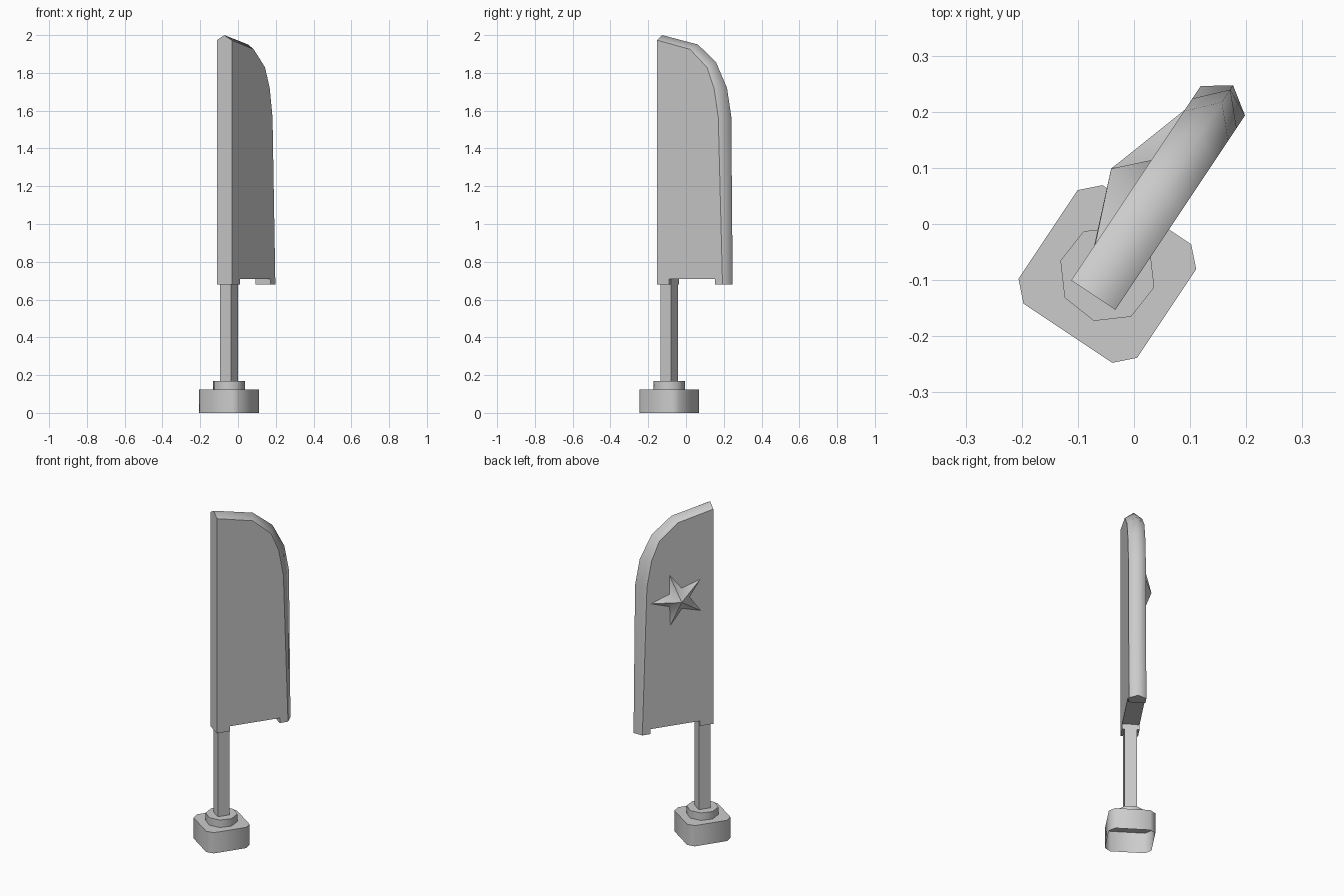
import bpy, bmesh, math
from mathutils import Vector

if "Cube" in bpy.data.objects:
    bpy.data.objects.remove(bpy.data.objects["Cube"])

A = math.radians(56.3)
U = Vector((math.cos(A), math.sin(A), 0))      # along the flag
N = Vector((-math.sin(A), math.cos(A), 0))     # across the flag
O = Vector((-0.0725, -0.1265, 0))              # middle of the spine edge
H = 0.0475                                     # half thickness


def P(s, t, z):
    return O + U * s + N * t + Vector((0, 0, z))


def finish(name, bm, smooth_angle=None):
    bmesh.ops.recalc_face_normals(bm, faces=bm.faces)
    me = bpy.data.meshes.new(name)
    bm.to_mesh(me)
    bm.free()
    ob = bpy.data.objects.new(name, me)
    bpy.context.collection.objects.link(ob)
    if smooth_angle:
        for o in bpy.context.selected_objects:
            o.select_set(False)
        ob.select_set(True)
        bpy.context.view_layer.objects.active = ob
        bpy.ops.object.shade_smooth_by_angle(angle=math.radians(smooth_angle))
    return ob


def prism(name, outline, z0, z1, bottom=True):
    bm = bmesh.new()
    lo = [bm.verts.new(P(s, t, z0)) for s, t in outline]
    hi = [bm.verts.new(P(s, t, z1)) for s, t in outline]
    k = len(outline)
    for i in range(k):
        j = (i + 1) % k
        bm.faces.new((lo[i], lo[j], hi[j], hi[i]))
    bm.faces.new(hi)
    if bottom:
        bm.faces.new(lo[::-1])
    return finish(name, bm, 50)


C = 0.045  # pole position along the flag

# base block with cut corners, open underneath
a, b = 0.127, 0.095
prism("base", [(C + x, y) for x, y in ((a, -b), (a, b), (b, a), (-b, a),
      (-a, b), (-a, -b), (-b, -a), (b, -a))], 0, 0.125, bottom=False)

# octagonal collar
ring = [math.radians(29 + 45 * i) - A for i in range(8)]
prism("collar", [(C + 0.087 * math.cos(r), 0.087 * math.sin(r)) for r in ring],
      0.124, 0.17)

# square pole
h = 0.034
prism("pole", [(C + h, -h), (C + h, h), (C - h, h), (C - h, -h)], 0.165, 0.72)

# flag: flat panels with a raised centre ridge along the curved rim
foot = [(0, 0.68), (0.077, 0.68), (0.077, 0.71), (0.368, 0.71), (0.368, 0.68)]
rim_in = [(0.416, 0.68), (0.389, 1.565), (0.362, 1.72), (0.317, 1.83),
          (0.209, 1.925), (0, 1.973)]
rim_out = [(0.449, 0.68), (0.440, 1.57), (0.413, 1.72), (0.343, 1.857),
           (0.228, 1.95), (0, 2.0)]
bm = bmesh.new()
loops = [[bm.verts.new(P(s, t, z)) for s, z in foot + rim]
         for t, rim in ((-H, rim_in), (0, rim_out), (H, rim_in))]
k = len(loops[0])
bm.faces.new(loops[0])
bm.faces.new(loops[2][::-1])
for p, q in zip(loops, loops[1:]):
    for i in range(k):
        j = (i + 1) % k
        bm.faces.new((p[i], p[j], q[j], q[i]))
for f in bm.faces:
    f.smooth = True
soft = set()
for p, q in zip(loops, loops[1:]):
    soft |= {frozenset((p[i], q[i])) for i in range(6, 10)}
soft |= {frozenset((loops[1][i], loops[1][(i + 1) % k])) for i in range(k)}
for e in bm.edges:
    e.smooth = frozenset(e.verts) in soft
finish("flag", bm)

# raised five-pointed star on the back panel
bm = bmesh.new()
peak = bm.verts.new(P(0.205, 0.0985, 1.467))
pts = []
for i in range(10):
    r = 0.16 if i % 2 == 0 else 0.064
    g = math.radians(36 * i - 1)
    pts.append(bm.verts.new(P(0.205 + r * math.cos(g), H, 1.467 + r * math.sin(g))))
for i in range(10):
    bm.faces.new((peak, pts[i], pts[(i + 1) % 10]))
bm.faces.new(pts)
finish("star", bm, 75)
